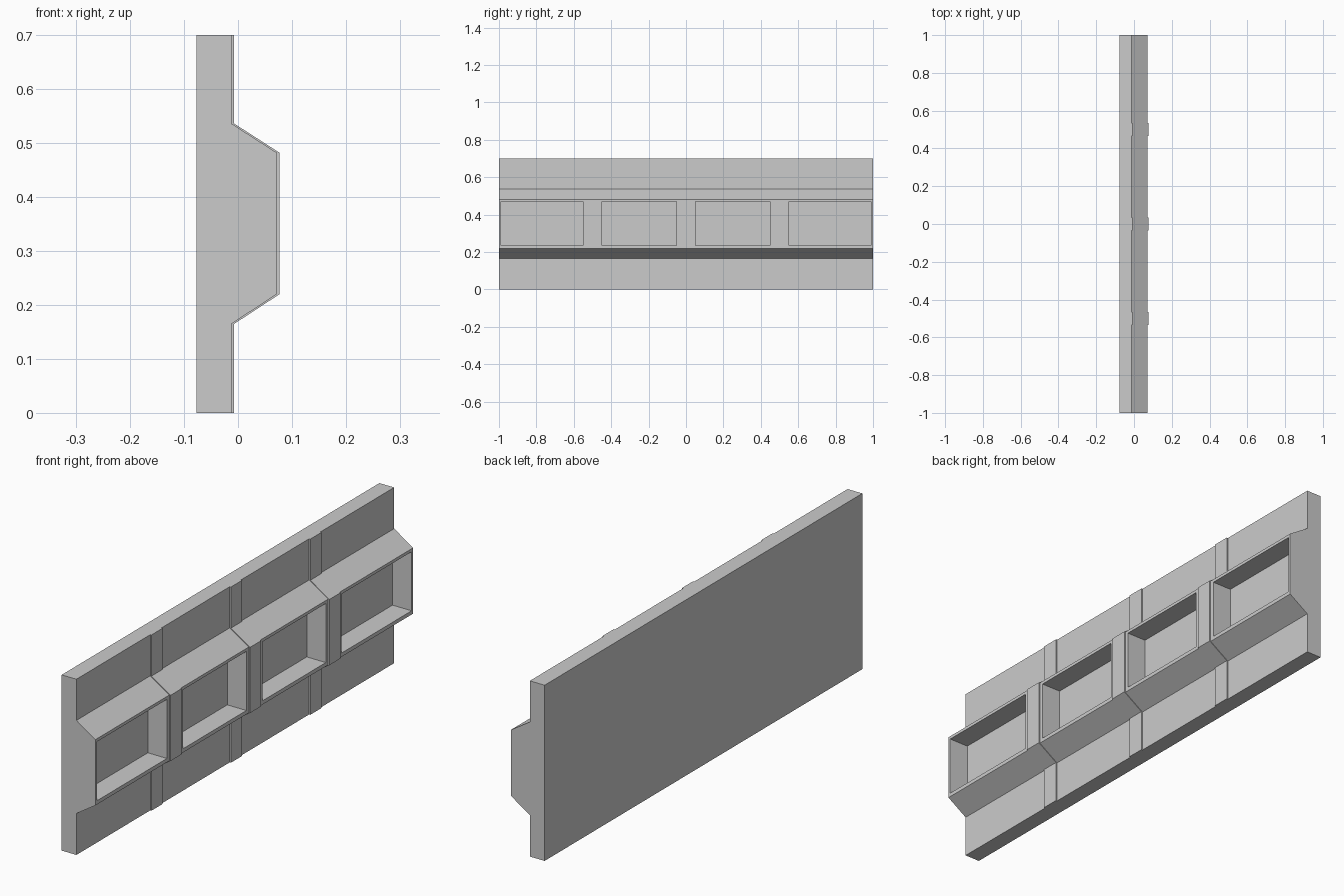
import bpy
import bmesh

if "Cube" in bpy.data.objects:
    bpy.data.objects.remove(bpy.data.objects["Cube"], do_unlink=True)

HALF_LENGTH = 1.0
HEIGHT = 0.70
BACK, WALL, FRONT = -0.077, -0.012, 0.072   # x of back, wall face and raised face
RIB_STEP, RIB_HALF = 0.005, 0.035

grey = bpy.data.materials.new("light grey")
grey.use_nodes = True
grey.diffuse_color = (0.6, 0.6, 0.6, 1)
grey.node_tree.nodes["Principled BSDF"].inputs["Base Color"].default_value = (0.6, 0.6, 0.6, 1)


def make_object(name, bm):
    bmesh.ops.recalc_face_normals(bm, faces=bm.faces)
    mesh = bpy.data.meshes.new(name)
    bm.to_mesh(mesh)
    bm.free()
    mesh.materials.append(grey)
    obj = bpy.data.objects.new(name, mesh)
    bpy.context.collection.objects.link(obj)
    return obj


def extrude_profile(name, profile, y0, y1):
    """Extrude an (x, z) outline along y."""
    bm = bmesh.new()
    face = bm.faces.new([bm.verts.new((x, y0, z)) for x, z in profile])
    result = bmesh.ops.extrude_face_region(bm, geom=[face])
    moved = [v for v in result["geom"] if isinstance(v, bmesh.types.BMVert)]
    bmesh.ops.translate(bm, verts=moved, vec=(0, y1 - y0, 0))
    return make_object(name, bm)


# Stepped face of the wall, bottom to top
face_line = [(WALL, 0), (WALL, 0.165), (FRONT, 0.22),
             (FRONT, 0.482), (WALL, 0.536), (WALL, HEIGHT)]

# Main wall with the raised band
wall = extrude_profile("wall_panel", [(BACK, 0)] + face_line + [(BACK, HEIGHT)],
                       -HALF_LENGTH, HALF_LENGTH)

# Recessed rectangular niches in the band
niches = bmesh.new()
for y0, y1 in ((-0.99, -0.55), (-0.45, -0.05), (0.05, 0.45), (0.55, 0.99)):
    box = bmesh.ops.create_cube(niches, size=1)["verts"]
    bmesh.ops.scale(niches, verts=box, vec=(0.2, y1 - y0, 0.235))
    bmesh.ops.translate(niches, verts=box, vec=(WALL + 0.1, (y0 + y1) / 2, 0.3525))
cutter = make_object("niche_cutter", niches)
cutter.hide_render = True

cut = wall.modifiers.new("niches", "BOOLEAN")
cut.operation = "DIFFERENCE"
cut.solver = "EXACT"
cut.object = cutter
bpy.context.view_layer.objects.active = wall
bpy.ops.object.modifier_apply(modifier=cut.name)
bpy.data.objects.remove(cutter, do_unlink=True)

# Thin ribs that follow the wall face between the niches
outer = [(x + RIB_STEP, z) for x, z in face_line]
inner = [(x - RIB_STEP, z) for x, z in reversed(face_line)]
for side, y in (("front", -0.5), ("middle", 0.0), ("back", 0.5)):
    extrude_profile(side + "_rib", outer + inner, y - RIB_HALF, y + RIB_HALF)
